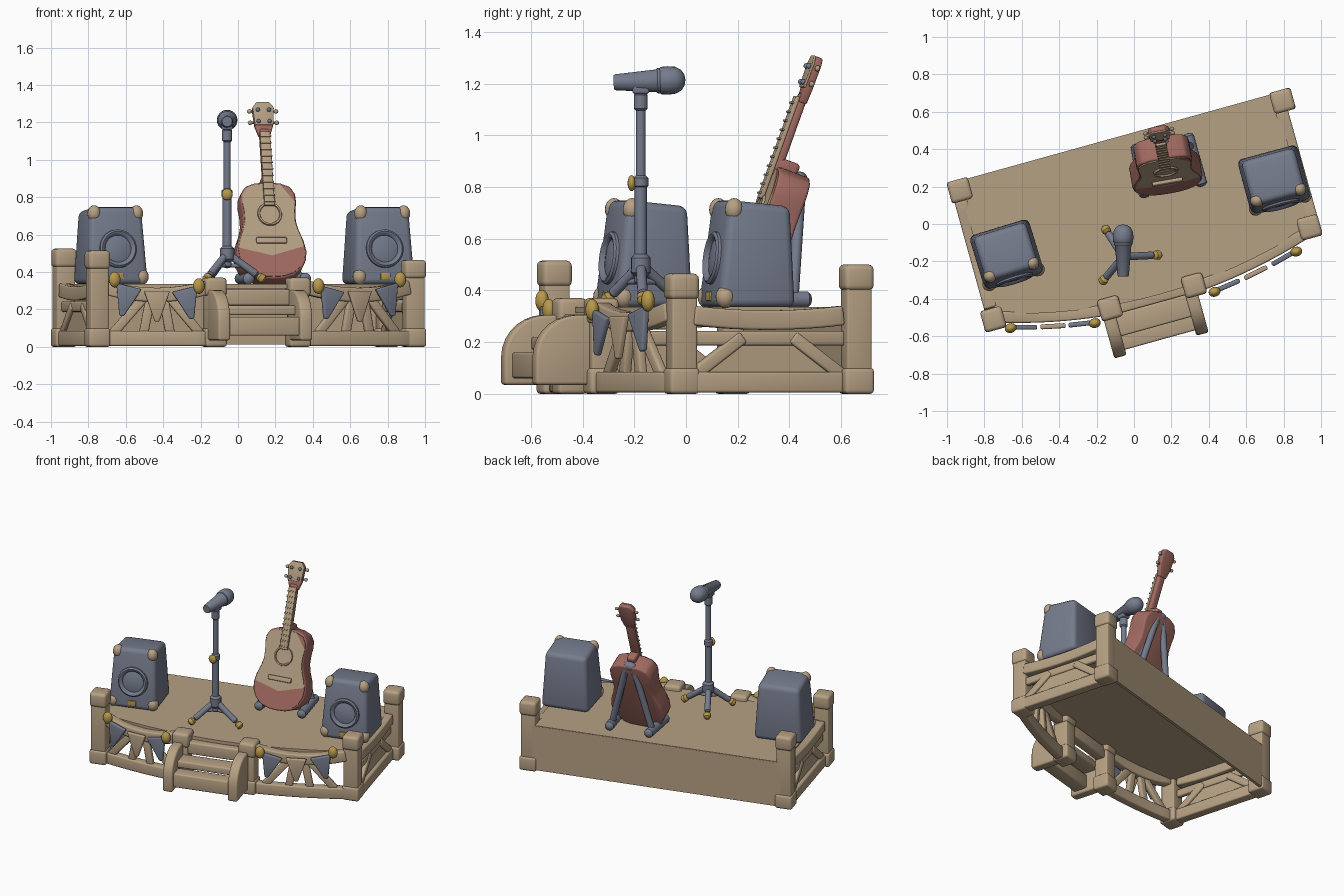
import bpy, bmesh
from math import radians, pi, sin, cos
from mathutils import Matrix, Vector

cube = bpy.data.objects.get("Cube")
if cube:
    bpy.data.objects.remove(cube)


def material(name, rgb):
    m = bpy.data.materials.new(name)
    m.use_nodes = True
    m.diffuse_color = (*rgb, 1)
    m.node_tree.nodes["Principled BSDF"].inputs["Base Color"].default_value = (*rgb, 1)
    return m


TAN = material("tan_wood", (0.47, 0.355, 0.23))
BLUE = material("slate_blue", (0.18, 0.2, 0.265))
RED = material("dusty_red", (0.36, 0.145, 0.12))
GOLD = material("gold", (0.48, 0.32, 0.07))


def T(x, y, z):
    return Matrix.Translation((x, y, z))


def R(deg, axis):
    return Matrix.Rotation(radians(deg), 4, axis)


WORLD = Matrix()
STAGE = T(0.011, 0.076, 0) @ R(15.5, 'Z')


def emit(name, bm, mats, M=WORLD, bevel=0, rule=None):
    """Finish a bmesh: soften sharp edges, colour by rule, link, smooth."""
    bmesh.ops.remove_doubles(bm, verts=bm.verts, dist=1e-5)
    bmesh.ops.recalc_face_normals(bm, faces=bm.faces)
    if bevel:
        sharp = [e for e in bm.edges if e.is_manifold and e.calc_face_angle(0) > 0.6]
        bmesh.ops.bevel(bm, geom=sharp, offset=bevel, segments=3, profile=0.5,
                        affect='EDGES', clamp_overlap=True)
    if rule:
        for f in bm.faces:
            f.material_index = rule(f.calc_center_median())
    me = bpy.data.meshes.new(name)
    bm.to_mesh(me)
    bm.free()
    for m in mats if isinstance(mats, list) else [mats]:
        me.materials.append(m)
    ob = bpy.data.objects.new(name, me)
    ob.matrix_world = M
    bpy.context.collection.objects.link(ob)
    bpy.ops.object.select_all(action='DESELECT')
    ob.select_set(True)
    bpy.context.view_layer.objects.active = ob
    bpy.ops.object.shade_smooth_by_angle(angle=radians(42))
    return ob


def box(name, size, loc, mat, M=WORLD, bevel=0.01, taper=1.0, lean=0.0):
    """Box on its base centre; lean pushes the top front edge back."""
    bm = bmesh.new()
    bmesh.ops.create_cube(bm, size=1)
    for v in bm.verts:
        top, front = v.co.z > 0, v.co.y < 0
        v.co = Vector((v.co.x * size[0], v.co.y * size[1], (v.co.z + 0.5) * size[2]))
        if top:
            v.co.x *= taper
            v.co.y += lean if front else -lean * 0.3
            v.co.z -= 0 if front else lean * 0.5
    return emit(name, bm, mat, M @ T(*loc), bevel)


def lathe(name, profile, mat, M=WORLD, steps=24):
    bm = bmesh.new()
    vs = [bm.verts.new((r, 0, z)) for r, z in profile]
    es = [bm.edges.new(p) for p in zip(vs, vs[1:])]
    bmesh.ops.spin(bm, geom=vs + es, cent=(0, 0, 0), axis=(0, 0, 1), angle=2 * pi,
                   steps=steps, use_merge=True)
    return emit(name, bm, mat, M)


def tube(name, a, b, r, mat, M=WORLD, r2=None):
    a, b = Vector(a), Vector(b)
    d, r2 = b - a, r2 or r
    n, e = d.length, min(r, r2) * 0.5
    prof = [(0, 0), (r * .6, e * .2), (r, e), (r2, n - e), (r2 * .6, n - e * .2), (0, n)]
    return lathe(name, prof, mat, M @ T(*a) @ d.to_track_quat('Z', 'Y').to_matrix().to_4x4(), 16)


def ball(name, loc, radii, mat, M=WORLD):
    bm = bmesh.new()
    bmesh.ops.create_uvsphere(bm, u_segments=16, v_segments=10, radius=1)
    bmesh.ops.scale(bm, vec=radii, verts=bm.verts)
    return emit(name, bm, mat, M @ T(*loc))


def prism(name, pts, z0, z1, mat, M=WORLD, bevel=0, cuts=(), rule=None):
    bm = bmesh.new()
    f = bm.faces.new([bm.verts.new((x, y, z0)) for x, y in pts])
    ext = bmesh.ops.extrude_face_region(bm, geom=[f])
    bmesh.ops.translate(bm, vec=(0, 0, z1 - z0),
                        verts=[g for g in ext["geom"] if isinstance(g, bmesh.types.BMVert)])
    for co, no in cuts:
        bmesh.ops.bisect_plane(bm, geom=bm.verts[:] + bm.edges[:] + bm.faces[:],
                               plane_co=co, plane_no=no)
    return emit(name, bm, mat, M, bevel, rule)


def beam(name, pts, w, h, mat=TAN, M=STAGE, bevel=0.01):
    """Sweep a w by h rectangle along a path."""
    pts = [Vector(p) for p in pts]
    bm, rings = bmesh.new(), []
    for i, p in enumerate(pts):
        t = (pts[min(i + 1, len(pts) - 1)] - pts[max(i - 1, 0)]).normalized()
        s = t.cross(Vector((0, 0, 1))).normalized()
        u = s.cross(t)
        rings.append([bm.verts.new(p + s * a * w / 2 + u * b * h / 2)
                      for a, b in ((-1, -1), (1, -1), (1, 1), (-1, 1))])
    for q, r in zip(rings, rings[1:]):
        for k in range(4):
            bm.faces.new((q[k], q[k - 1], r[k - 1], r[k]))
    bm.faces.new(rings[0])
    bm.faces.new(rings[-1])
    return emit(name, bm, mat, M, bevel)


def arc(u):
    return -0.49 + 0.18 * u * u


def span(a, b, n=9):
    return [a + (b - a) * i / (n - 1) for i in range(n)]


# Deck and closed back
deck = [(0.88, 0.4), (-0.88, 0.4)] + [(u, arc(u) + 0.02) for u in span(-0.87, 0.87, 17)]
prism("deck", deck, 0.312, 0.335, TAN, STAGE)
box("back_wall", (1.74, 0.02, 0.32), (0.01, 0.392, 0.012), TAN, STAGE, 0)


# Posts with wider feet and caps
def post(name, u, v, h):
    box(name + "_shaft", (0.1, 0.1, h - 0.04), (u, v, 0.02), TAN, STAGE, 0.008)
    box(name + "_foot", (0.118, 0.118, 0.1), (u, v, 0), TAN, STAGE, 0.015)
    box(name + "_cap", (0.118, 0.118, 0.1), (u, v, h - 0.1), TAN, STAGE, 0.02)


for name, u, v, h in (("back_right_post", -0.88, 0.352, 0.525), ("back_left_post", 0.91, 0.352, 0.5),
                      ("front_right_post", -0.892, -0.36, 0.515), ("front_left_post", 0.868, -0.338, 0.465),
                      ("step_right_post", -0.275, -0.47, 0.37), ("step_left_post", 0.19, -0.472, 0.37)):
    post(name, u, v, h)

# Side trusses
for name, u in (("right", -0.89), ("left", 0.89)):
    ends = span(-0.3, 0.3)
    beam(name + "_top_rail", [(u, v, 0.285 + 0.2 * v * v) for v in ends], 0.07, 0.075)
    beam(name + "_bottom_rail", [(u, -0.31, 0.045), (u, 0.31, 0.045)], 0.07, 0.08)
    beam(name + "_mid_rail", [(u, -0.31, 0.215), (u, 0.31, 0.215)], 0.035, 0.055)
    for s in (-1, 1):
        beam(name + "_brace", [(u, s * 0.3, 0.07), (u, s * 0.1, 0.22)], 0.05, 0.05)
    prism(name + "_panel", [(-0.25, 0.08), (0.25, 0.08), (0.1, 0.2), (-0.1, 0.2)], -0.008, 0.008, TAN,
          STAGE @ T(u, 0, 0) @ R(90, 'Z') @ R(90, 'X'))

# Curved front bays with braces and bunting
for name, a, b, ba, bb in (("right", -0.85, -0.31, -0.815, -0.374), ("left", 0.83, 0.23, 0.766, 0.287)):
    path = [(u, arc(u), 1 - (2 * i / 8 - 1) ** 2) for i, u in enumerate(span(a, b))]
    beam(name + "_front_rail", [(u, v, 0.318 - 0.04 * k) for u, v, k in path], 0.06, 0.075)
    beam(name + "_front_sill", [(u, v, 0.045) for u, v, k in path], 0.06, 0.08)
    m = (a + b) / 2
    for s in (-1, 1):
        for foot, head in ((0.23, 0.07), (0.07, 0.035)):
            f, h = m + s * foot, m + s * head
            beam(name + "_front_brace", [(f, arc(f), 0.07), (h, arc(h), 0.26)], 0.035, 0.05)
    for u, z in ((ba, 0.36), (bb, 0.325)):
        ball(name + "_bunting_knob", (u, arc(u) - 0.06, z), (0.032, 0.026, 0.042), GOLD, STAGE)
    for i, (mat, z) in enumerate(((BLUE, 0.325), (TAN, 0.3), (BLUE, 0.31))):
        u = ba + (bb - ba) * (0.17 + 0.33 * i)
        tilt = (1 - i) * (-14 if name == "right" else 14)
        M = STAGE @ T(u, arc(u) - 0.055, z) @ Matrix.Rotation(0.36 * u, 4, 'Z') @ R(90, 'X') @ R(tilt, 'Z')
        prism(name + "_bunting_flag", [(-0.07, 0), (0.07, 0), (0.012, -0.165), (-0.012, -0.165)],
              -0.013, 0.013, mat, M, 0.008)

# Front steps
beam("step_header", [(-0.25, -0.475, 0.265), (0.16, -0.475, 0.265)], 0.07, 0.085)
beam("upper_tread", [(-0.26, -0.57, 0.195), (0.15, -0.57, 0.195)], 0.12, 0.05)
beam("lower_tread", [(-0.27, -0.655, 0.11), (0.14, -0.655, 0.11)], 0.1, 0.1)
curve = [(-0.735 + 0.17 * (1 - cos(t)), 0.14 + 0.165 * sin(t)) for t in span(0, pi / 2, 8)]
stringer = [(-0.47, 0.035), (-0.735, 0.035)] + curve + [(-0.47, 0.305)]
for name, u in (("right_stringer", -0.29), ("left_stringer", 0.165)):
    prism(name, stringer, -0.034, 0.034, TAN, STAGE @ T(u, 0, 0) @ R(90, 'Z') @ R(90, 'X'), 0.012)

# Speakers
for name, x, y, yaw in (("right_speaker", -0.68, -0.165, 17), ("left_speaker", 0.75, 0.235, 15)):
    M = T(x, y, 0.335) @ R(yaw, 'Z')
    box(name + "_cabinet", (0.335, 0.31, 0.415), (0, 0, 0), BLUE, M, 0.03, 0.86, 0.05)
    front = M @ T(0, -0.131, 0.19) @ R(83, 'X')
    lathe(name + "_cone", [(0, 0.012), (0.04, 0.01), (0.072, 0.002), (0.08, 0.016),
                           (0.092, 0.02), (0.102, 0.012), (0.104, -0.01)], BLUE, front, 32)
    box(name + "_badge", (0.055, 0.012, 0.035), (0, -0.152, 0.025), GOLD, M, 0.003)
    for s in (-1, 1):
        ball(name + "_top_corner", (s * 0.118, -0.082, 0.378), (0.036, 0.036, 0.044), TAN, M)
        ball(name + "_bottom_corner", (s * 0.135, -0.122, 0.04), (0.038, 0.038, 0.044), TAN, M)

# Microphone and stand
hub = Vector((-0.058, -0.175, 0.5))
tube("stand_lower_pole", hub - Vector((0, 0, 0.08)), hub + Vector((0, 0, 0.35)), 0.024, BLUE)
tube("stand_upper_pole", hub, hub + Vector((0, 0, 0.64)), 0.019, BLUE)
tube("stand_hub", hub - Vector((0, 0, 0.05)), hub + Vector((0, 0, 0.045)), 0.038, BLUE)
tube("stand_collar", hub + Vector((0, 0, 0.29)), hub + Vector((0, 0, 0.35)), 0.029, BLUE)
tube("stand_neck", hub + Vector((0, 0, 0.59)), hub + Vector((0, 0, 0.67)), 0.027, BLUE)
ball("stand_knob", hub + Vector((0, -0.035, 0.315)), (0.029, 0.016, 0.031), GOLD)
for x, y in ((0.145, -0.165), (-0.175, -0.315), (-0.16, -0.015)):
    foot = Vector((x, y, 0.354))
    tip = foot.lerp(hub, 0.2)
    tube("stand_leg", hub, tip, 0.02, BLUE)
    tube("stand_foot", tip, foot, 0.024, GOLD)
    tube("stand_strut", hub - Vector((0, 0, 0.065)), foot.lerp(hub, 0.55), 0.011, BLUE)
box("microphone_clip", (0.06, 0.065, 0.06), (hub.x, hub.y, 1.16), BLUE)
lathe("microphone", [(0, 0), (0.027, 0), (0.031, 0.008), (0.044, 0.165), (0.049, 0.17), (0.049, 0.18),
                     (0.053, 0.184), (0.055, 0.21), (0.052, 0.24), (0.04, 0.262), (0.022, 0.274), (0, 0.278)],
      BLUE, T(hub.x, -0.28, 1.205) @ R(-88, 'X'))

# Guitar: local x across, y along the neck, z out of the face
G = T(0.19, 0.165, 0.365) @ R(10, 'Z') @ R(70, 'X')
half = [(0, 0), (0.06, 0.004), (0.115, 0.022), (0.16, 0.06), (0.185, 0.11), (0.19, 0.16), (0.178, 0.22),
        (0.155, 0.28), (0.143, 0.33), (0.144, 0.39), (0.151, 0.44), (0.147, 0.485), (0.122, 0.525),
        (0.07, 0.545), (0, 0.55)]
outline = half + [(-x, y) for x, y in half[-2:0:-1]]
prism("guitar_body", outline, -0.13, 0, RED, G, 0.012)
face = [(x * 0.95, 0.27 + (y - 0.27) * 0.96) for x, y in outline]
prism("guitar_face", face, -0.002, 0.006, [TAN, RED], G,
      cuts=[((0, 0.13, 0), (0.25, 1, 0)), ((0, 0.13, 0), (-0.3, 1, 0)), ((0.1, 0.49, 0), (0.8, 0.6, 0))],
      rule=lambda c: int(c.y < 0.13 + abs(c.x) * 0.27 or (c.x - 0.1) * 0.8 + (c.y - 0.49) * 0.6 > 0))
lathe("sound_hole", [(0, 0.007), (0.052, 0.008), (0.055, 0.016), (0.064, 0.016), (0.067, 0.004)],
      TAN, G @ T(0, 0.365, 0), 32)
box("bridge", (0.165, 0.032, 0.02), (0, 0.213, 0.003), TAN, G, 0.006)
box("neck", (0.056, 0.34, 0.035), (0, 0.68, -0.022), RED, G, 0.012)
box("neck_heel", (0.06, 0.05, 0.09), (0, 0.56, -0.085), RED, G, 0.015)
box("fingerboard", (0.056, 0.42, 0.018), (0, 0.62, 0.008), TAN, G, 0.004)
for i in range(11):
    box("fret", (0.062, 0.008, 0.008), (0, 0.43 + 0.037 * i, 0.024), TAN, G, 0.002)
head = [(-0.03, 0.81), (0.03, 0.81), (0.05, 0.87), (0.058, 0.97), (0.035, 1.0), (-0.035, 1.0),
        (-0.058, 0.97), (-0.05, 0.87)]
prism("headstock", head, -0.025, 0.008, RED, G, 0.008)
prism("headstock_face", head[2:], 0.004, 0.014, TAN, G, 0.003)
for s in (-1, 1):
    for y in (0.89, 0.955):
        ball("tuner_post", (s * 0.03, y, 0.016), (0.011, 0.011, 0.012), BLUE, G)
        tube("tuner_shaft", (s * 0.04, y, -0.01), (s * 0.068, y, -0.01), 0.006, BLUE, G)
        ball("tuner_peg", (s * 0.072, y, -0.01), (0.013, 0.012, 0.01), TAN, G)

# Guitar stand
for name, front, back, top in (("right", (0.06, 0.14, 0.365), (0.01, 0.43, 0.365), (0.125, 0.435, 0.84)),
                               ("left", (0.365, 0.2, 0.365), (0.285, 0.485, 0.365), (0.165, 0.445, 0.84))):
    tube(name + "_stand_foot", front, back, 0.031, BLUE)
    mid = Vector(front).lerp(Vector(back), 0.75)
    tube(name + "_stand_leg", mid, top, 0.022, BLUE)
    tube(name + "_stand_stay", Vector(front).lerp(Vector(back), 0.4), Vector(top) - Vector((0, 0, 0.05)), 0.018, BLUE)
ball("stand_apex", (0.145, 0.44, 0.83), (0.05, 0.03, 0.03), BLUE)
